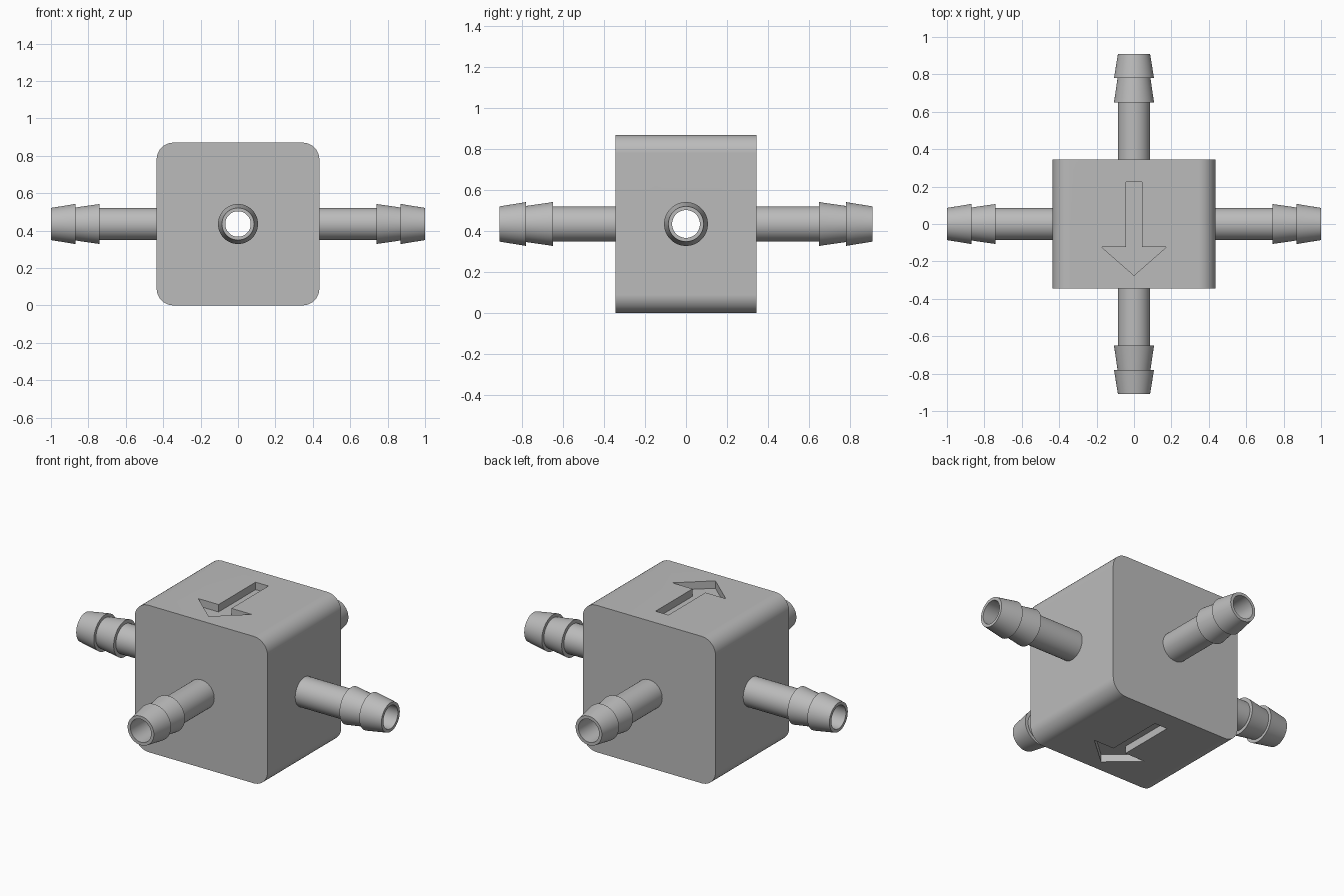
import bpy, bmesh, math
from mathutils import Matrix, Vector

default = bpy.data.objects.get("Cube")
if default:
    bpy.data.objects.remove(default, do_unlink=True)

HALF_X, HALF_Y, CZ = 0.435, 0.345, 0.435
FILLET, BORE, TUBE, BARB = 0.09, 0.068, 0.086, 0.107
SIDES = 48

grey = bpy.data.materials.new("grey plastic")
grey.use_nodes = True
COLOUR = (0.5, 0.5, 0.5, 1)
grey.diffuse_color = COLOUR
grey.node_tree.nodes["Principled BSDF"].inputs["Base Color"].default_value = COLOUR


def make_object(name, bm):
    bmesh.ops.recalc_face_normals(bm, faces=bm.faces)
    mesh = bpy.data.meshes.new(name)
    bm.to_mesh(mesh)
    bm.free()
    mesh.materials.append(grey)
    obj = bpy.data.objects.new(name, mesh)
    bpy.context.collection.objects.link(obj)
    return obj


def activate(obj):
    bpy.ops.object.select_all(action='DESELECT')
    obj.select_set(True)
    bpy.context.view_layer.objects.active = obj


def extrude_outline(name, points, direction):
    bm = bmesh.new()
    face = bm.faces.new([bm.verts.new(p) for p in points])
    result = bmesh.ops.extrude_face_region(bm, geom=[face], use_keep_orig=True)
    moved = [v for v in result["geom"] if isinstance(v, bmesh.types.BMVert)]
    bmesh.ops.translate(bm, verts=moved, vec=direction)
    return make_object(name, bm)


def cut(target, cutter):
    activate(target)
    mod = target.modifiers.new("cut", 'BOOLEAN')
    mod.operation, mod.solver, mod.object = 'DIFFERENCE', 'EXACT', cutter
    bpy.ops.object.modifier_apply(modifier=mod.name)
    bpy.data.objects.remove(cutter, do_unlink=True)


# Body: rounded square extruded from front to back
STEPS = 10
outline = []
for quarter, (sx, sz) in enumerate([(1, 1), (-1, 1), (-1, -1), (1, -1)]):
    for i in range(STEPS + 1):
        a = (quarter + i / STEPS) * math.pi / 2
        outline.append((sx * (HALF_X - FILLET) + FILLET * math.cos(a), -HALF_Y,
                        CZ + sz * (CZ - FILLET) + FILLET * math.sin(a)))
body = extrude_outline("body", outline, (0, 2 * HALF_Y, 0))

# Recessed flow arrows on the top and bottom, both pointing forward
half_arrow = [(0, -0.275), (0.175, -0.122), (0.042, -0.122), (0.042, 0.225)]
arrow = half_arrow + [(-x, y) for x, y in reversed(half_arrow[1:])]
DEPTH = 0.044
for z in (2 * CZ - DEPTH, -DEPTH):
    cut(body, extrude_outline("arrow_cutter", [(x, y, z) for x, y in arrow],
                              (0, 0, 2 * DEPTH)))

# Crossed bores through the body
for axis in 'YX':
    bm = bmesh.new()
    bmesh.ops.create_cone(bm, cap_ends=True, segments=SIDES, radius1=BORE, radius2=BORE,
                          depth=1.4, matrix=Matrix.Translation((0, 0, CZ))
                          @ Matrix.Rotation(math.pi / 2, 4, axis))
    cut(body, make_object("bore_cutter", bm))


# Hollow hose nozzle with two barbs, revolved around the x axis and then turned
def nozzle(name, start, tip, turn):
    barb = 0.13
    profile = [(start, TUBE), (tip - 2 * barb, TUBE), (tip - 2 * barb, BARB),
               (tip - barb, TUBE + 0.002), (tip - barb, BARB),
               (tip, TUBE), (tip, BORE), (start, BORE)]
    bm = bmesh.new()
    verts = [bm.verts.new((d, r, 0)) for d, r in profile]
    edges = [bm.edges.new(pair) for pair in zip(verts, verts[1:])]
    bmesh.ops.spin(bm, geom=verts + edges, cent=(0, 0, 0), axis=(1, 0, 0),
                   angle=math.tau, steps=SIDES)
    bmesh.ops.remove_doubles(bm, verts=bm.verts, dist=0.0001)
    # Close the root so normals are unambiguous
    rims = [e for e in bm.edges if e.is_boundary]
    bmesh.ops.bridge_loops(bm, edges=rims)
    bmesh.ops.transform(bm, verts=bm.verts, matrix=Matrix.Translation((0, 0, CZ))
                        @ Matrix.Rotation(turn, 4, 'Z'))
    return make_object(name, bm)


parts = [body]
for name, start, tip, quarter in [("left_nozzle", HALF_X, 1.0, 0),
                                  ("back_nozzle", HALF_Y, 0.91, 1),
                                  ("right_nozzle", HALF_X, 1.0, 2),
                                  ("front_nozzle", HALF_Y, 0.91, 3)]:
    parts.append(nozzle(name, start, tip, quarter * math.pi / 2))

# Smooth curved surfaces, crisp edges, flat faces kept flat
for obj in parts:
    activate(obj)
    bpy.ops.object.shade_smooth_by_angle(angle=math.radians(30))
    weighted = obj.modifiers.new("even shading", 'WEIGHTED_NORMAL')
    weighted.keep_sharp = True
